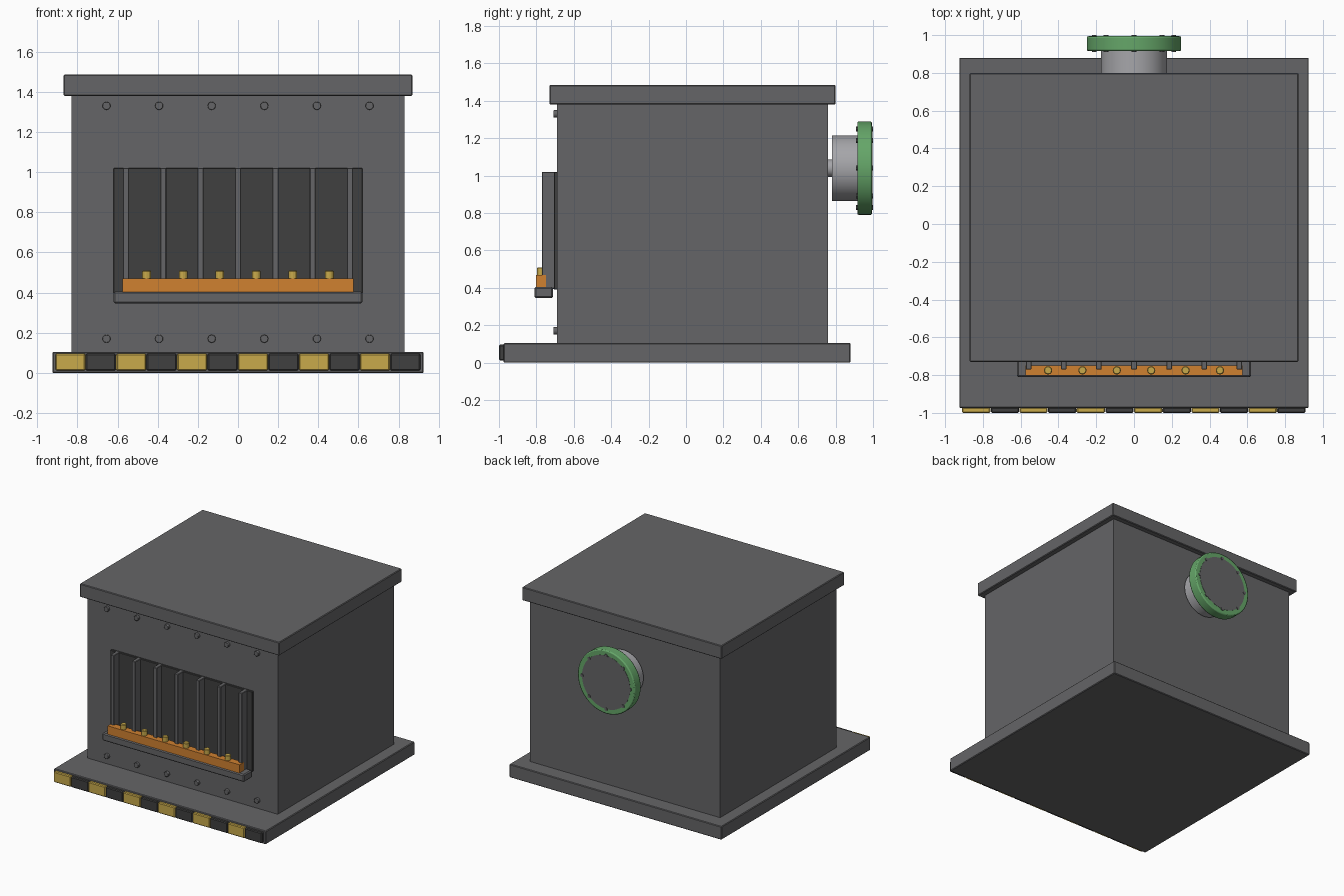
import bpy
import math
from mathutils import Vector

old = bpy.data.objects.get("Cube")
if old:
    bpy.data.objects.remove(old, do_unlink=True)


def material(name, colour):
    m = bpy.data.materials.new(name)
    m.use_nodes = True
    m.diffuse_color = (*colour, 1)
    m.node_tree.nodes["Principled BSDF"].inputs["Base Color"].default_value = (*colour, 1)
    return m


STEEL = material("steel grey", (0.13, 0.13, 0.135))
DARK = material("dark grey", (0.05, 0.05, 0.05))
YELLOW = material("warning yellow", (0.58, 0.40, 0.07))
ORANGE = material("hot orange", (0.63, 0.22, 0.03))
GREEN = material("flange green", (0.13, 0.38, 0.14))
PALE = material("pale pipe grey", (0.38, 0.38, 0.40))


def bevel(obj, width, segments=1):
    if width:
        mod = obj.modifiers.new("edge", "BEVEL")
        mod.width = width
        mod.segments = segments
        mod.limit_method = "ANGLE"


def box(name, low, high, mat, edge=0.0):
    low, high = Vector(low), Vector(high)
    bpy.ops.mesh.primitive_cube_add(size=1, location=(low + high) / 2)
    obj = bpy.context.object
    obj.name = name
    obj.scale = high - low
    bpy.ops.object.transform_apply(location=False, rotation=False, scale=True)
    obj.data.materials.append(mat)
    bevel(obj, edge)
    return obj


def rod(name, x, z, y0, y1, radius, mat, sides=48, edge=0.0):
    """Cylinder lying along the y axis."""
    bpy.ops.mesh.primitive_cylinder_add(vertices=sides, radius=radius, depth=y1 - y0,
                                        location=(x, (y0 + y1) / 2, z),
                                        rotation=(math.pi / 2, 0, 0))
    obj = bpy.context.object
    obj.name = name
    obj.data.materials.append(mat)
    bpy.ops.object.shade_smooth_by_angle(angle=math.radians(35))
    bevel(obj, edge, 2)
    return obj


# Housing
box("base_plate", (-0.925, -0.975, 0), (0.925, 0.88, 0.105), STEEL, 0.005)
box("body", (-0.83, -0.69, 0.1), (0.83, 0.76, 1.39), STEEL)
box("lid", (-0.87, -0.73, 1.38), (0.87, 0.80, 1.485), STEEL, 0.005)

# Hazard stripes along the front of the base
stripe = 1.82 / 12
for i in range(12):
    x = -0.91 + i * stripe
    box(f"hazard_block_{i + 1}", (x, -1.0, 0.012), (x + stripe - 0.002, -0.97, 0.096),
        DARK if i % 2 else YELLOW, 0.006)

# Front grille with its ledge
box("grille_back", (-0.62, -0.706, 0.39), (0.62, -0.68, 1.02), DARK, 0.003)
for i in range(7):
    x = (i - 3) * 0.186
    box(f"grille_bar_{i + 1}", (x - 0.015, -0.77, 0.395), (x + 0.015, -0.70, 1.02), STEEL, 0.003)
box("ledge", (-0.62, -0.81, 0.345), (0.62, -0.71, 0.405), STEEL, 0.008)
box("glowing_bar", (-0.575, -0.803, 0.403), (0.575, -0.748, 0.47), ORANGE)

# Small knobs on the glowing bar
for i in range(6):
    bpy.ops.mesh.primitive_cylinder_add(vertices=12, radius=0.022, depth=0.05,
                                        location=((i - 2.5) * 0.182, -0.775, 0.484))
    knob = bpy.context.object
    knob.name = f"knob_{i + 1}"
    knob.data.materials.append(YELLOW)
    bevel(knob, 0.004)

# Bolt rows on the front
for row, z in (("lower", 0.17), ("upper", 1.33)):
    for i in range(6):
        rod(f"{row}_bolt_{i + 1}", (i - 2.5) * 0.262, z, -0.709, -0.68, 0.02, STEEL, 16, 0.003)

# Rear pipe with a bolted flange
PIPE_Z = 1.04
rod("pipe_neck", 0, PIPE_Z, 0.75, 0.79, 0.046, PALE, 24)
rod("pipe", 0, PIPE_Z, 0.78, 0.93, 0.175, PALE)
rod("flange", 0, PIPE_Z, 0.916, 0.994, 0.25, GREEN, 48, 0.008)
rod("flange_cover", 0, PIPE_Z, 0.98, 0.996, 0.21, STEEL)
for i in range(8):
    a = math.tau * i / 8
    rod(f"flange_bolt_{i + 1}", 0.21 * math.cos(a), PIPE_Z + 0.21 * math.sin(a),
        0.91, 1.0, 0.013, STEEL, 10)
